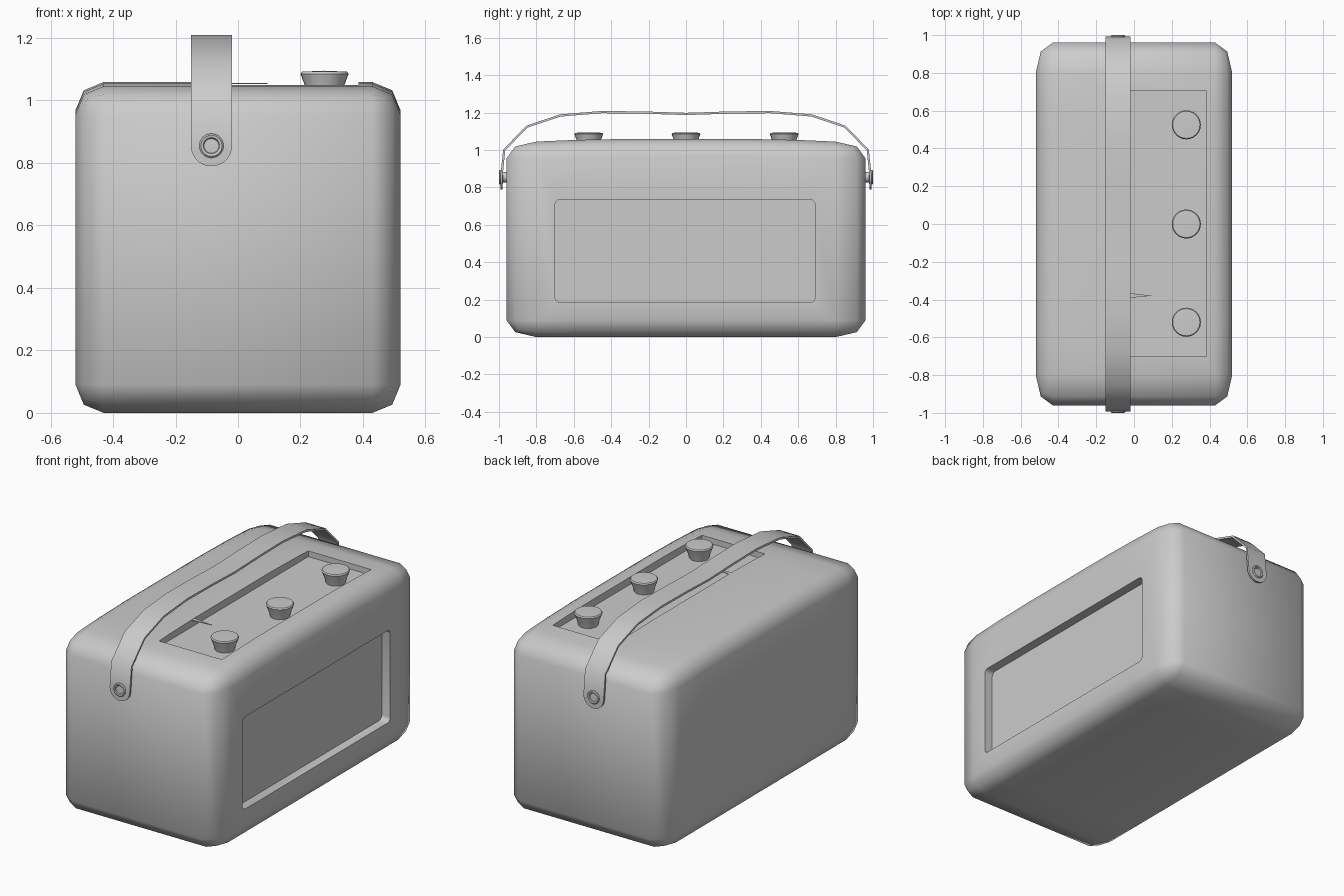
import bpy, bmesh, math
from mathutils import Matrix, Vector

if "Cube" in bpy.data.objects:
    bpy.data.objects.remove(bpy.data.objects["Cube"], do_unlink=True)

grey = bpy.data.materials.new("plain grey")
grey.use_nodes = True
grey.diffuse_color = (0.6, 0.6, 0.6, 1)
grey.node_tree.nodes["Principled BSDF"].inputs["Base Color"].default_value = (0.6, 0.6, 0.6, 1)


def make(name, bm):
    bmesh.ops.recalc_face_normals(bm, faces=bm.faces)
    mesh = bpy.data.meshes.new(name)
    bm.to_mesh(mesh)
    bm.free()
    mesh.materials.append(grey)
    ob = bpy.data.objects.new(name, mesh)
    bpy.context.collection.objects.link(ob)
    return ob


def activate(ob):
    bpy.ops.object.select_all(action="DESELECT")
    ob.select_set(True)
    bpy.context.view_layer.objects.active = ob


def smooth(ob, degrees=55):
    activate(ob)
    bpy.ops.object.shade_smooth_by_angle(angle=math.radians(degrees))


def box(size, centre):
    bm = bmesh.new()
    bmesh.ops.create_cube(bm, size=1, matrix=Matrix.Translation(centre) @ Matrix.Diagonal((*size, 1)))
    return bm


def carve(ob, cutter):
    mod = ob.modifiers.new("recess", "BOOLEAN")
    mod.operation, mod.solver, mod.object = "DIFFERENCE", "EXACT", cutter
    activate(ob)
    bpy.ops.object.modifier_apply(modifier=mod.name)
    bpy.data.objects.remove(cutter, do_unlink=True)


def lathe(name, profile, matrix, steps=24):
    """Spin (radius, height) points round the local z axis."""
    bm = bmesh.new()
    verts = [bm.verts.new((r, 0, z)) for r, z in profile]
    edges = [bm.edges.new(pair) for pair in zip(verts, verts[1:])]
    bmesh.ops.spin(bm, geom=verts + edges, cent=(0, 0, 0), axis=(0, 0, 1),
                   angle=math.tau, steps=steps, use_duplicate=False)
    bmesh.ops.remove_doubles(bm, verts=bm.verts, dist=0.0005)
    bm.transform(matrix)
    smooth(make(name, bm), 40)


# Case: rounded box, corners longer along y, with a slightly crowned top
stretch = 0.16 / 0.09
height = 1.045
bm = box((1.04, 1.92 / stretch, height), (0, 0, height / 2))
bmesh.ops.bevel(bm, geom=bm.edges[:], offset=0.09, segments=2, profile=0.5, affect="EDGES")
bm.transform(Matrix.Diagonal((1, stretch, 1, 1)))
for y in (-0.6, -0.35, 0.35, 0.6):
    bmesh.ops.bisect_plane(bm, geom=bm.verts[:] + bm.edges[:] + bm.faces[:],
                           plane_co=(0, y, 0), plane_no=(0, 1, 0))
for v in bm.verts:
    if v.co.z > height / 2:
        v.co.z += 0.015 * max(0, 1 - (abs(v.co.y) / 0.8) ** 3)
case = make("case", bm)

# Top control recess and side speaker recess
carve(case, make("control_cutter", box((0.415, 1.405, 0.2), (0.1775, 0.002, 1.115))))
bm = box((0.2, 1.39, 0.55), (0.565, -0.005, 0.46))
along_x = [e for e in bm.edges if abs(e.verts[0].co.x - e.verts[1].co.x) > 0.1]
bmesh.ops.bevel(bm, geom=along_x, offset=0.025, segments=3, profile=0.5, affect="EDGES")
carve(case, make("speaker_cutter", bm))
smooth(case)

# Control knobs
for label, y in (("front", -0.52), ("middle", 0), ("back", 0.525)):
    lathe(f"{label}_knob", [(0, 1.0), (0.05, 1.0), (0.062, 1.045), (0.077, 1.085), (0.072, 1.092), (0, 1.095)],
          Matrix.Translation((0.277, y, 0)))

# Tuning pointer
bm = bmesh.new()
ends = [bm.verts.new(p) for p in ((-0.03, -0.365, 1.056), (-0.03, -0.392, 1.056), (0.095, -0.38, 1.056))]
tip = bmesh.ops.extrude_face_region(bm, geom=[bm.faces.new(ends)])
bmesh.ops.translate(bm, vec=(0, 0, -0.004), verts=[g for g in tip["geom"] if isinstance(g, bmesh.types.BMVert)])
make("tuning_pointer", bm)

# Carrying strap: half path mirrored along y, with rounded ends
strap_x, radius, pivot = -0.085, 0.066, 0.855
half = []
for i in range(7):
    a = math.radians(8 + i * 82 / 6)
    half.append((-0.987, pivot - radius * math.cos(a), radius * math.sin(a)))
half += [(y, z, radius) for y, z in
         ((-0.972, 1.0), (-0.85, 1.125), (-0.67, 1.185), (-0.45, 1.203), (-0.22, 1.2))]
path = half + [(0, 1.193, radius)] + [(-y, z, w) for y, z, w in reversed(half)]
bm = bmesh.new()
rows = [[bm.verts.new((strap_x + s * w, y, z)) for s in (-1, 0, 1)] for y, z, w in path]
for a, b in zip(rows, rows[1:]):
    for i in range(2):
        bm.faces.new((a[i], a[i + 1], b[i + 1], b[i]))
strap = make("carrying_strap", bm)
solid = strap.modifiers.new("thickness", "SOLIDIFY")
solid.thickness, solid.offset = 0.012, 0
activate(strap)
bpy.ops.object.modifier_apply(modifier=solid.name)
smooth(strap, 40)

# Hollow rivets holding the strap
for label, side in (("front", -1), ("back", 1)):
    turn = Vector((0, side, 0)).to_track_quat("Z", "Y").to_matrix().to_4x4()
    lathe(f"{label}_rivet", [(0.028, 0.95), (0.028, 0.978), (0.039, 0.98), (0.039, 0.995), (0.034, 1.0),
                             (0.026, 0.998), (0.02, 0.985), (0, 0.985)],
          Matrix.Translation((strap_x, 0, pivot)) @ turn)
